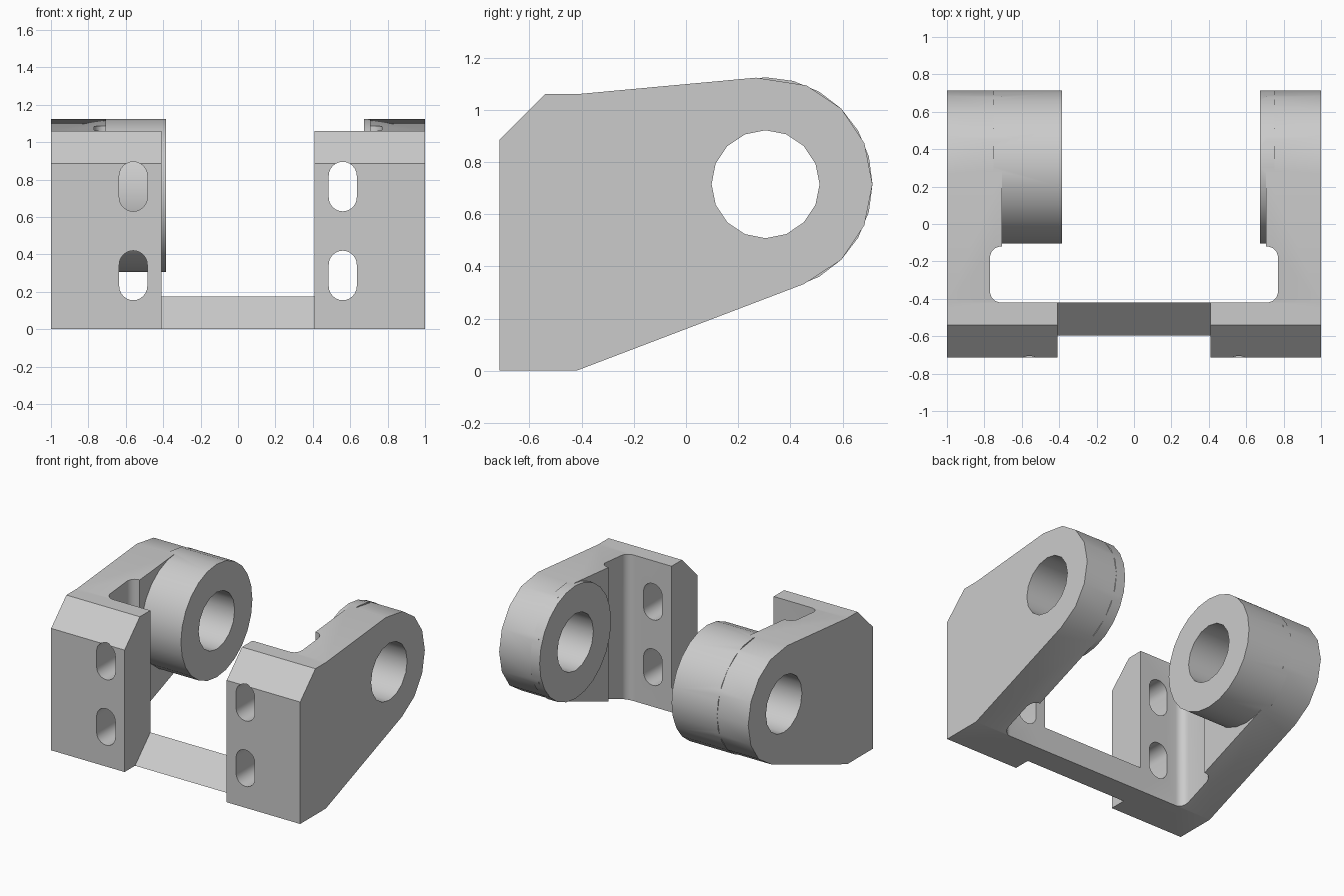
import bpy, bmesh
from math import cos, sin, radians, pi
from mathutils import Vector

if "Cube" in bpy.data.objects:
    bpy.data.objects.remove(bpy.data.objects["Cube"])

grey = bpy.data.materials.new("plain grey")
grey.use_nodes = True
grey.diffuse_color = (0.6, 0.6, 0.6, 1)
grey.node_tree.nodes["Principled BSDF"].inputs["Base Color"].default_value = grey.diffuse_color

AXIS_Y, AXIS_Z, BOSS_R, BORE_R = 0.305, 0.715, 0.41, 0.207


def arc(cx, cy, r, angles):
    return [(cx + r * cos(radians(a)), cy + r * sin(radians(a))) for a in angles]


def prism(name, outline, axis, lo, hi):
    """Extrude a 2D outline along the x, y or z axis from lo to hi."""
    place = {"x": lambda u, v: (lo, u, v),
             "y": lambda u, v: (u, lo, v),
             "z": lambda u, v: (u, v, lo)}[axis]
    bm = bmesh.new()
    face = bm.faces.new([bm.verts.new(place(u, v)) for u, v in outline])
    ext = bmesh.ops.extrude_face_region(bm, geom=[face])
    step = Vector([hi - lo if a == axis else 0 for a in "xyz"])
    bmesh.ops.translate(bm, vec=step, verts=[g for g in ext["geom"] if isinstance(g, bmesh.types.BMVert)])
    bmesh.ops.recalc_face_normals(bm, faces=bm.faces[:])
    mesh = bpy.data.meshes.new(name)
    bm.to_mesh(mesh)
    bm.free()
    mesh.materials.append(grey)
    obj = bpy.data.objects.new(name, mesh)
    bpy.context.collection.objects.link(obj)
    return obj


def combine(target, other, operation):
    """Apply a boolean and discard the second solid."""
    mod = target.modifiers.new(operation, "BOOLEAN")
    mod.operation, mod.object, mod.solver = operation, other, "EXACT"
    bpy.context.view_layer.objects.active = target
    bpy.ops.object.modifier_apply(modifier=mod.name)
    bpy.data.objects.remove(other)


def circle(r, sides):
    return arc(AXIS_Y, AXIS_Z, r, [360 * i / sides for i in range(sides)])


def smooth(obj):
    bpy.ops.object.select_all(action="DESELECT")
    obj.select_set(True)
    bpy.context.view_layer.objects.active = obj
    bpy.ops.object.shade_smooth_by_angle(angle=radians(32))


# Side silhouette (y, z) with a chamfered front top and a rounded rear eye
side = [(-0.715, 0), (-0.42, 0)]
side += arc(AXIS_Y, AXIS_Z, BOSS_R, [-69, -45, -22.5, 0, 22.5, 45, 67.5, 95])
side += [(-0.42, 1.06), (-0.54, 1.06), (-0.715, 0.885)]


def bracket(name, s, boss_end):
    # Plan outline (x, y): front wall, relieved inner corner and rear arm
    plan = [(1, -0.715), (0.41, -0.715), (0.41, -0.42)]
    plan += arc(0.71, -0.36, 0.06, range(-90, 1, 15))
    plan += arc(0.71, -0.18, 0.06, range(0, 91, 15))
    plan += [(0.705, -0.12), (0.705, 0.8), (1, 0.8)]
    body = prism(name, side, "x", s * 0.3, s * 1)
    combine(body, prism("plan", [(s * x, y) for x, y in plan], "z", -0.1, 1.3), "INTERSECT")
    # Round boss on the inner face, bored right through the arm
    combine(body, prism("boss", circle(BOSS_R, 24), "x", s * boss_end, s * 0.75), "UNION")
    combine(body, prism("bore", circle(BORE_R, 16), "x", s * 0.2, s * 1.2), "DIFFERENCE")
    # Two upright mounting slots through the front wall
    for low in (0.155, 0.63):
        slot = arc(s * 0.56, low + 0.19, 0.075, range(0, 181, 15))
        slot += arc(s * 0.56, low + 0.075, 0.075, range(180, 361, 15))
        combine(body, prism("slot", slot, "y", -0.8, -0.38), "DIFFERENCE")
    smooth(body)


bracket("right_bracket", -1, 0.385)
bracket("left_bracket", 1, 0.675)

# Wedge-shaped tie bar between the two brackets
prism("tie_bar", [(-0.595, 0), (-0.42, 0), (-0.42, 0.175)], "x", -0.41, 0.41)
